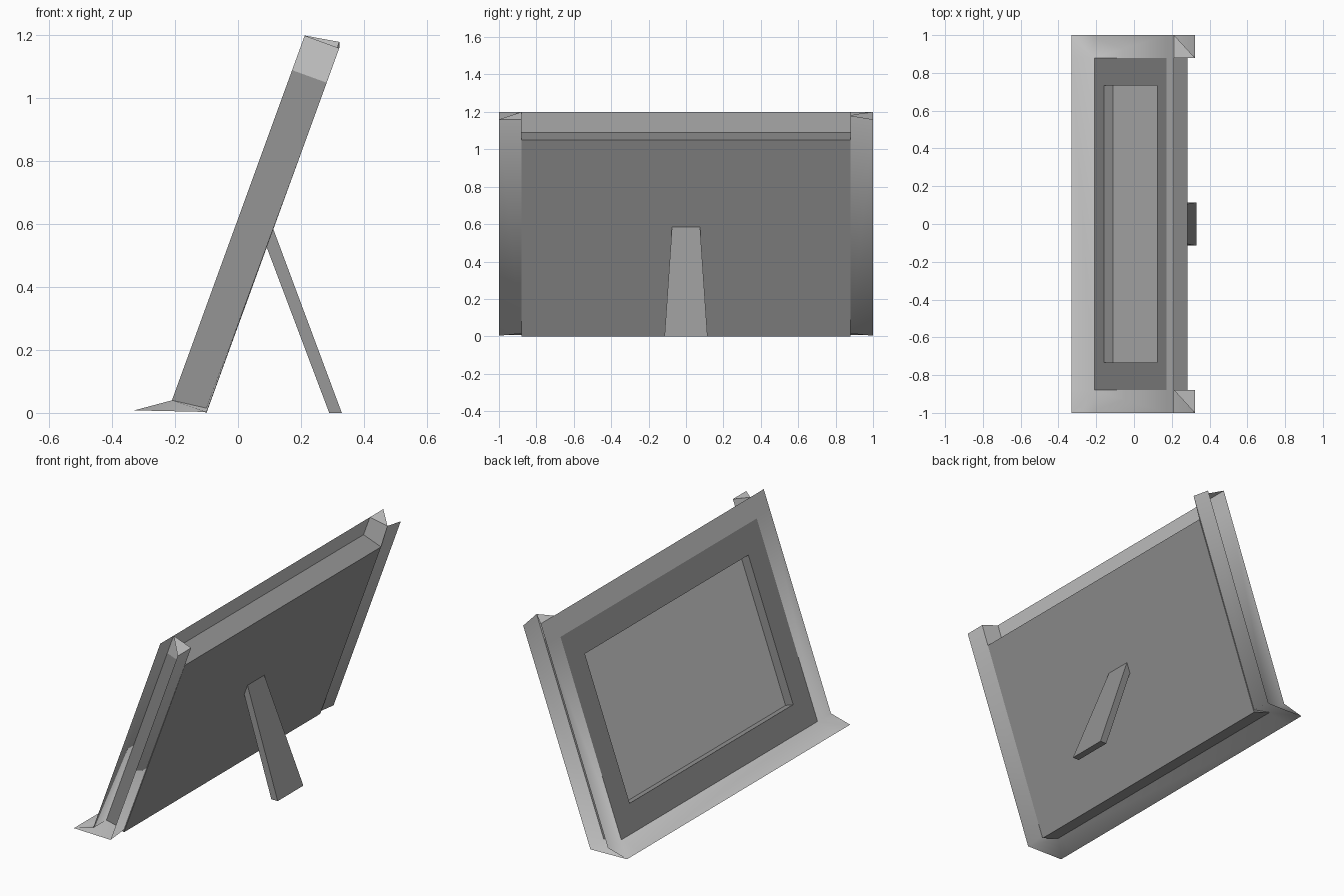
import bpy, bmesh, math
from mathutils import Vector

if "Cube" in bpy.data.objects:
    bpy.data.objects.remove(bpy.data.objects["Cube"])

TILT = math.radians(20)
H, T, W, RIM = 1.117, 0.117, 0.88, 0.117   # body height, thickness, half width, rim width

dark = bpy.data.materials.new("dark_grey")
dark.diffuse_color = (0.3, 0.3, 0.3, 1)
dark.use_nodes = True
dark.node_tree.nodes["Principled BSDF"].inputs["Base Color"].default_value = dark.diffuse_color


def P(u, w, y):
    """u runs up the tilted face, w runs through its thickness to the back."""
    s, c = math.sin(TILT), math.cos(TILT)
    return Vector((-0.21 + u * s + w * c, y, 0.04 + u * c - w * s))


def finish(bm, name, smooth=False, mat=None, recalc=True):
    bmesh.ops.remove_doubles(bm, verts=bm.verts, dist=0.0005)
    if recalc:
        bmesh.ops.recalc_face_normals(bm, faces=bm.faces)
    for f in bm.faces:
        f.smooth = smooth
    me = bpy.data.meshes.new(name)
    bm.to_mesh(me)
    bm.free()
    if mat:
        me.materials.append(mat)
    ob = bpy.data.objects.new(name, me)
    bpy.context.collection.objects.link(ob)
    return ob


def face(bm, pts):
    return bm.faces.new([bm.verts.new(p) for p in pts])


def loft(bm, *rings):
    """Quad bands joining matching rings of four points."""
    for a, b in zip(rings, rings[1:]):
        for i in range(4):
            j = (i + 1) % 4
            face(bm, [a[i], a[j], b[j], b[i]])


def rect(w, m):
    """Rectangle on the tilted plane at depth w, with margin m."""
    return [P(u, w, y) for u, y in ((m, m - W), (m, W - m), (H - m, W - m), (H - m, m - W))]


# frame body: tilted slab with stepped opening
M, D = 0.147, 0.053
bm = bmesh.new()
loft(bm, rect(D, M), rect(0, M), rect(0, 0), rect(T, 0))
face(bm, rect(T, 0))
face(bm, rect(D, M))
finish(bm, "frame_body", mat=dark)

# lighter picture panel lying in the opening
bm = bmesh.new()
face(bm, rect(D - 0.002, M)[::1])
panel = finish(bm, "picture_panel", recalc=False)
if panel.data.polygons[0].normal.x > 0:
    panel.data.flip_normals()

# thin trim around the body: top rim, side channels, foot lip
bm = bmesh.new()
ends = bmesh.new()
U = H + RIM
lip = lambda y: Vector((-0.33, y, 0.008))
face(bm, [P(H, 0, -W), P(H, 0, W), P(U, 0, W), P(U, 0, -W)])
face(bm, [P(0, 0, -W), P(0, 0, W), lip(W), lip(-W)])
for s in (-1, 1):
    i, o = s * W, s
    back_in = P(U, T, i) + Vector((0, 0, 0.02 if s > 0 else 0))
    back_foot = Vector((-0.10, o, 0.003))
    foot_in = P(0, T, i) + Vector((0, 0, 0.015))
    # front flange, back flange
    for a, b in ((0, H), (H, U)):
        face(bm, [P(a, 0, i), P(a, 0, o), P(b, 0, o), P(b, 0, i)])
    face(bm, [foot_in, back_foot, P(U, T, o), back_in])
    # lip end, and foot closing the channel
    face(bm, [P(0, 0, i), P(0, 0, o), lip(o), lip(i)])
    face(bm, [P(0, 0, i), lip(o), back_foot, foot_in])
    # flat web above the body, and half-open top cap
    face(ends, [P(H, 0, i), P(H, T, i), back_in, P(U, 0, i)])
    face(ends, [P(U, 0, i), P(U, 0, o) if s > 0 else P(U, T, o), back_in])
finish(bm, "edge_trim", smooth=True)
finish(ends, "trim_end_caps")

# tapered rear support leg
bm = bmesh.new()
leg = lambda x0, z0, x1, z1, h: [Vector(p) for p in
                                 ((x0, -h, z0), (x0, h, z0), (x1, h, z1), (x1, -h, z1))]
top, foot = leg(0.09, 0.53, 0.112, 0.585, 0.075), leg(0.29, 0, 0.33, 0, 0.115)
loft(bm, top, foot)
face(bm, top)
face(bm, foot)
finish(bm, "support_leg", mat=dark)
